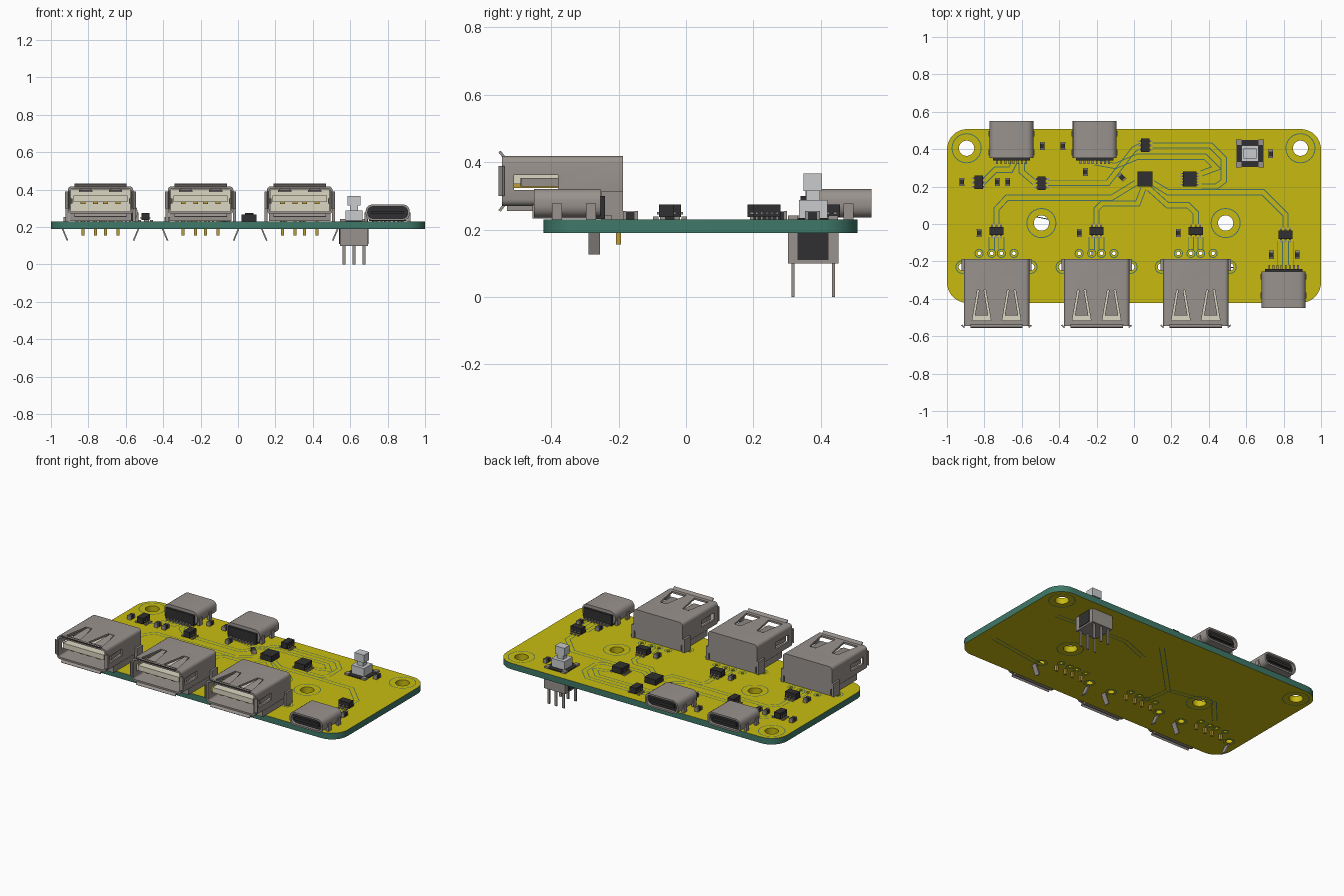
import bpy, bmesh, math
from mathutils import Vector, Matrix

cube = bpy.data.objects.get("Cube")
if cube:
    bpy.data.objects.remove(cube, do_unlink=True)


def material(name, r, g, b):
    m = bpy.data.materials.new(name)
    m.use_nodes = True
    m.diffuse_color = (r, g, b, 1)
    m.node_tree.nodes["Principled BSDF"].inputs["Base Color"].default_value = (r, g, b, 1)
    return m


GOLD = material("board gold", 0.58, 0.50, 0.005)
GREEN = material("board green", 0.05, 0.19, 0.14)
METAL = material("shell metal", 0.32, 0.29, 0.27)
CREAM = material("cream plastic", 0.72, 0.68, 0.54)
DARK = material("dark plastic", 0.03, 0.03, 0.032)
PIN = material("contact gold", 0.50, 0.34, 0.04)
LIGHT = material("light grey plastic", 0.58, 0.60, 0.61)
LINE = material("trace gap", 0.06, 0.17, 0.14)
TOP, BOTTOM = 0.23, 0.19


def finish(name, bm, mats, loc=(0, 0, 0), turn=0):
    bmesh.ops.recalc_face_normals(bm, faces=bm.faces)
    mesh = bpy.data.meshes.new(name)
    bm.to_mesh(mesh)
    bm.free()
    for m in mats:
        mesh.materials.append(m)
    ob = bpy.data.objects.new(name, mesh)
    ob.location = loc
    ob.rotation_euler.z = turn
    bpy.context.scene.collection.objects.link(ob)
    return ob


def boxes(name, parts, loc=(0, 0, 0), turn=0):
    """One object from boxes (x0, x1, y0, y1, z0, z1, material)."""
    bm = bmesh.new()
    mats = []
    for x0, x1, y0, y1, z0, z1, m in parts:
        if m not in mats:
            mats.append(m)
        mid = Vector((x0 + x1, y0 + y1, z0 + z1)) / 2
        size = Matrix.Diagonal((x1 - x0, y1 - y0, z1 - z0, 1))
        vs = bmesh.ops.create_cube(bm, size=1, matrix=Matrix.Translation(mid) @ size)["verts"]
        for f in {f for v in vs for f in v.link_faces}:
            f.material_index = mats.index(m)
    return finish(name, bm, mats, loc, turn)


def loft(name, rings, mat, loc=(0, 0, 0), turn=0):
    """Bridge equal-length rings and cap both ends."""
    bm = bmesh.new()
    loops = [[bm.verts.new(p) for p in ring] for ring in rings]
    n = len(loops[0])
    for a, b in zip(loops, loops[1:]):
        for i in range(n):
            j = (i + 1) % n
            bm.faces.new((a[i], a[j], b[j], b[i]))
    bm.faces.new(loops[0])
    bm.faces.new(loops[-1])
    return finish(name, bm, [mat], loc, turn)


def rounded(w, h, r, seg=4):
    """Rounded rectangle outline centred on the origin."""
    pts = []
    for k, (sx, sy) in enumerate(((1, 1), (-1, 1), (-1, -1), (1, -1))):
        for i in range(seg + 1):
            a = math.pi / 2 * (k + i / seg)
            pts.append((sx * (w / 2 - r) + r * math.cos(a), sy * (h / 2 - r) + r * math.sin(a)))
    return pts


def section(w, h, r, y, z):
    return [(x, y, z + v) for x, v in rounded(w, h, r)]


def circle(x, y, r, n=24):
    return [(x + r * math.cos(i * math.tau / n), y + r * math.sin(i * math.tau / n)) for i in range(n)]


def smooth(ob):
    bpy.ops.object.select_all(action="DESELECT")
    ob.select_set(True)
    bpy.context.view_layer.objects.active = ob
    bpy.ops.object.shade_smooth_by_angle(angle=math.radians(35))


# Board: filled outline with drilled holes
USB_X = (-0.735, -0.2, 0.33)
mounts = [(-0.895, 0.405), (0.89, 0.405), (-0.495, 0.005), (0.49, 0.005)]
pads = [(x + d, -0.157) for x in USB_X for d in (-0.093, -0.026, 0.026, 0.093)]
slots = [(x + s * 0.183, -0.23) for x in USB_X for s in (-1, 1)]
outline = [(x, y + 0.043) for x, y in rounded(2, 0.93, 0.11, 8)]
holes = [circle(*p, 0.041) for p in mounts] + [circle(*p, 0.01, 10) for p in pads]
holes += [circle(*p, 0.02, 14) for p in slots]
curve = bpy.data.curves.new("board_outline", "CURVE")
curve.dimensions = "2D"
curve.fill_mode = "BOTH"
curve.extrude = (TOP - BOTTOM) / 2
for pts in [outline] + holes:
    sp = curve.splines.new("POLY")
    sp.points.add(len(pts) - 1)
    for p, (x, y) in zip(sp.points, pts):
        p.co = (x, y, 0, 1)
    sp.use_cyclic_u = True
temp = bpy.data.objects.new("board_outline", curve)
bpy.context.scene.collection.objects.link(temp)
mesh = bpy.data.meshes.new_from_object(temp.evaluated_get(bpy.context.evaluated_depsgraph_get()))
bpy.data.objects.remove(temp)
board = bpy.data.objects.new("board", mesh)
board.location.z = (TOP + BOTTOM) / 2
bpy.context.scene.collection.objects.link(board)
mesh.materials.clear()
mesh.materials.append(GOLD)
mesh.materials.append(GREEN)
for f in mesh.polygons:
    c = f.center
    rim = abs(c.x) > 0.97 or c.y > 0.49 or c.y < -0.40 or (abs(c.x) > 0.9 and abs(c.y - 0.043) > 0.42)
    f.material_index = int(abs(f.normal.z) < 0.5 and rim)


# Trace gaps and pad rings as thin flat strips
def strip(bm, pts, off, w, z, closed=False):
    p = [Vector(q) for q in pts]
    n, sides = len(p), []
    for i in range(n):
        a = p[i] - p[i - 1] if i or closed else p[1] - p[0]
        b = p[(i + 1) % n] - p[i] if i < n - 1 or closed else a
        t = (a.normalized() + b.normalized()).normalized()
        k = Vector((-t.y, t.x)) / max(0.5, t.dot(a.normalized()))
        sides.append([bm.verts.new((*(p[i] + k * o), z)) for o in (off - w / 2, off + w / 2)])
    for i in range(n if closed else n - 1):
        (a, b), (c, d) = sides[i], sides[(i + 1) % n]
        bm.faces.new((a, c, d, b) if z > 0.2 else (b, d, c, a))


top_paths = [
    [(0.81, -0.02), (0.81, 0.05), (0.69, 0.17), (0.18, 0.17), (0.10, 0.22)],
    [(0.33, 0), (0.33, 0.06), (0.29, 0.1), (0.18, 0.1), (0.08, 0.19)],
    [(-0.2, 0), (-0.2, 0.08), (-0.17, 0.11), (0.02, 0.11), (0.05, 0.19)],
    [(-0.735, 0), (-0.735, 0.08), (-0.68, 0.14), (-0.12, 0.14), (0.01, 0.22)],
    [(-0.46, 0.22), (-0.14, 0.22), (0, 0.4), (0.04, 0.42)],
    [(0.1, 0.42), (0.41, 0.42), (0.48, 0.35), (0.48, 0.23), (0.44, 0.2), (0.36, 0.2)],
    [(-0.21, 0.33), (-0.1, 0.31), (0.02, 0.36), (0.38, 0.36), (0.44, 0.3), (0.36, 0.27)],
    [(-0.81, 0.22), (-0.74, 0.29), (-0.66, 0.29), (-0.64, 0.33)],
    [(-0.53, 0.22), (-0.6, 0.28), (-0.6, 0.33)],
    [(0.78, -0.09), (0.78, -0.22)], [(0.84, -0.09), (0.84, -0.22)]]
top_paths += [[(x + d, -0.07), (x + d, -0.14)] for x in USB_X for d in (-0.026, 0.026)]
bottom_paths = [[(0.09, 0.36), (-0.26, 0), (-0.23, -0.22)], [(-0.26, 0), (-0.56, 0.06), (-0.7, -0.1)],
                [(0.91, -0.19), (0.5, -0.25)], [(0.8, 0.25), (0.3, 0.28), (0.1, 0.2)]]
bm = bmesh.new()
for paths, z in ((top_paths, TOP + 0.001), (bottom_paths, BOTTOM - 0.001)):
    for path in paths:
        for off in (-0.014, 0.014):
            strip(bm, path, off, 0.005, z)
    for group, r in ((mounts, 0.078), (pads, 0.022), (slots, 0.034)):
        for p in group:
            strip(bm, circle(*p, r), 0, 0.005, z, True)
traces = finish("trace_gaps", bm, [LINE])


# Large sockets along the front edge
def tilted(name, size, loc, rx=0, rz=0):
    w, d, h = (s / 2 for s in size)
    ob = boxes(name, [(-w, w, -d, d, -h, h, METAL)], loc)
    ob.rotation_euler = (rx, 0, rz)


def large_socket(x):
    shell = loft("socket_shell", [section(0.35, 0.148, 0.02, -0.187, 0.344),
                                  section(0.35, 0.148, 0.02, -0.545, 0.344),
                                  section(0.326, 0.124, 0.012, -0.545, 0.344),
                                  section(0.326, 0.124, 0.012, -0.215, 0.344)], METAL, (x, 0, 0))
    # Spring finger windows cut through roof and side walls
    cuts = []
    for s in (-1, 1):
        cx = s * 0.08
        wedge = [[(cx - 0.022, -0.353, z), (cx + 0.022, -0.353, z), (cx + 0.05, -0.515, z),
                  (cx - 0.05, -0.515, z)] for z in (0.38, 0.45)]
        cuts.append(loft("window_cutter", wedge, METAL, (x, 0, 0)))
    cuts.append(boxes("window_cutter", [(-0.2, 0.2, -0.51, -0.38, 0.318, 0.362, METAL)], (x, 0, 0)))
    for c in cuts:
        mod = shell.modifiers.new("window", "BOOLEAN")
        mod.operation, mod.solver, mod.object = "DIFFERENCE", "EXACT", c
    dg = bpy.context.evaluated_depsgraph_get()
    cut = bpy.data.meshes.new_from_object(shell.evaluated_get(dg))
    shell.modifiers.clear()
    shell.data = cut
    for c in cuts:
        bpy.data.objects.remove(c)
    smooth(shell)
    for s in (-1, 1):
        cx = s * 0.08
        finger = [[(cx - 0.012, -0.345, z), (cx + 0.012, -0.345, z), (cx + 0.036, -0.49, z - 0.02),
                   (cx - 0.036, -0.49, z - 0.02)] for z in (0.407, 0.416)]
        loft("roof_finger", finger, METAL, (x, 0, 0))
        tilted("side_finger", (0.008, 0.12, 0.026), (x + s * 0.161, -0.43, 0.34), 0, s * 0.1)
        tilted("side_lip", (0.008, 0.02, 0.09), (x + s * 0.179, -0.547, 0.344), 0, -s * 0.9)
        tilted("bent_leg", (0.008, 0.034, 0.07), (x + s * 0.19, -0.272, 0.16))
        bpy.context.scene.collection.objects[-1].rotation_euler.y = s * 0.4
    tilted("top_lip", (0.28, 0.022, 0.008), (x, -0.546, 0.423), -0.9)
    tilted("bottom_lip", (0.28, 0.022, 0.008), (x, -0.546, 0.264), 0.9)
    base = [(-0.165, 0.165, -0.455, -0.187, 0.233, 0.275, METAL),
            (-0.14, 0.14, -0.53, -0.455, 0.255, 0.27, METAL)]
    for s in (-1, 1):
        base.append((s * 0.18 - 0.008, s * 0.18 + 0.008, -0.25, -0.187, 0.225, 0.315, METAL))
    boxes("socket_base", base, (x, 0, 0))
    core = [(-0.145, 0.145, -0.525, -0.21, 0.335, 0.368, CREAM), (-0.16, 0.16, -0.25, -0.22, 0.284, 0.404, CREAM)]
    for d in (-0.093, -0.026, 0.026, 0.093):
        core += [(d - 0.013, d + 0.013, -0.51, -0.25, 0.323, 0.336, PIN),
                 (d - 0.008, d + 0.008, -0.207, -0.193, 0.155, 0.235, PIN)]
    boxes("socket_tongue", core, (x, 0, 0))


for x in USB_X:
    large_socket(x)


# Small oval sockets; local opening faces -y
def small_socket(x, y, turn):
    at = (x, y, 0.278)
    smooth(loft("oval_shell", [section(0.235, 0.085, 0.034, 0.098, 0), section(0.235, 0.085, 0.034, -0.098, 0),
                               section(0.213, 0.063, 0.026, -0.098, 0), section(0.213, 0.063, 0.026, 0.03, 0)],
                METAL, at, turn))
    loft("oval_insert", [section(0.213, 0.063, 0.026, y, 0) for y in (-0.08, 0.03)], DARK, at, turn)
    parts = [(-0.085, 0.085, -0.094, -0.07, -0.009, 0.009, DARK), (-0.1, 0.1, 0.07, 0.112, -0.046, 0.022, DARK)]
    for i in range(8):
        d = (i - 3.5) * 0.022
        parts.append((d - 0.005, d + 0.005, 0.1, 0.132, -0.048, -0.036, METAL))
    for s in (-1, 1):
        for d in (-0.03, 0.07):
            parts.append((s * 0.115 - 0.008, s * 0.115 + 0.008, d - 0.015, d + 0.015, -0.075, 0, METAL))
    boxes("oval_tongue_and_leads", parts, at, turn)


small_socket(0.8, -0.352, 0)
small_socket(-0.655, 0.452, math.pi)
small_socket(-0.21, 0.452, math.pi)

# Push switch with body under the board
switch = [(-0.075, 0.075, -0.075, 0.075, 0.1, 0.19, METAL), (-0.079, 0.079, -0.046, 0.046, 0.11, 0.19, DARK),
          (-0.072, 0.072, -0.072, 0.072, 0.19, 0.235, DARK), (-0.045, 0.045, -0.042, 0.042, 0.23, 0.288, LIGHT),
          (-0.022, 0.022, -0.02, 0.02, 0.288, 0.315, LIGHT), (-0.034, 0.034, -0.028, 0.026, 0.315, 0.366, LIGHT)]
for d in (-0.053, 0, 0.053):
    for e in (-0.06, 0.06):
        switch.append((d - 0.008, d + 0.008, e - 0.004, e + 0.004, 0, 0.1, METAL))
for sx in (-1, 1):
    for sy in (-1, 1):
        switch.append((sx * 0.06 - 0.014, sx * 0.06 + 0.014, sy * 0.06 - 0.014, sy * 0.06 + 0.014, 0.23, 0.242, METAL))
boxes("push_switch", switch, (0.62, 0.377, 0))


# Chips with leads on two sides
def chip(name, x, y, w, d, count, turn=0):
    parts = [(-w / 2, w / 2, -d / 2, d / 2, 0.007, 0.044, DARK)]
    for i in range(count):
        c = (i - (count - 1) / 2) * (w * 0.95 / count)
        t = w * 0.2 / count
        for s in (-1, 1):
            parts += [(c - t, c + t, s * d / 2 - 0.006, s * d / 2 + 0.006, 0.015, 0.022, METAL),
                      (c - t, c + t, s * (d / 2 + 0.01) - 0.008, s * (d / 2 + 0.01) + 0.008, 0, 0.008, METAL)]
    boxes(name, parts, (x, y, TOP), turn)


for x, y in [(x, -0.037) for x in USB_X] + [(0.81, -0.058)]:
    chip("small_chip", x, y, 0.076, 0.044, 3)
for x, y in ((-0.83, 0.222), (-0.495, 0.218), (0.06, 0.42)):
    chip("small_chip", x, y, 0.072, 0.044, 3, math.pi / 2)
chip("timer_chip", 0.298, 0.24, 0.08, 0.07, 5, math.pi / 2)
boxes("main_chip", [(-0.04, 0.04, -0.04, 0.04, 0, 0.036, DARK)], (0.06, 0.24, TOP))

# Tiny two-terminal parts
tiny = [(-0.92, 0.225), (-0.73, 0.225), (-0.675, 0.225), (-0.49, 0.417), (-0.38, 0.417), (-0.26, 0.278),
        (0.73, 0.375), (0.735, -0.165), (0.873, -0.165)] + [(x - 0.093, -0.048) for x in USB_X]
for x, y, turn in [(x, y, 0) for x, y in tiny] + [(-0.065, 0.25, math.pi / 4)]:
    boxes("tiny_part", [(-0.012, 0.012, -0.014, 0.014, 0, 0.024, DARK), (-0.013, 0.013, 0.013, 0.022, 0, 0.025, METAL),
                        (-0.013, 0.013, -0.022, -0.013, 0, 0.025, METAL)], (x, y, TOP), turn)
